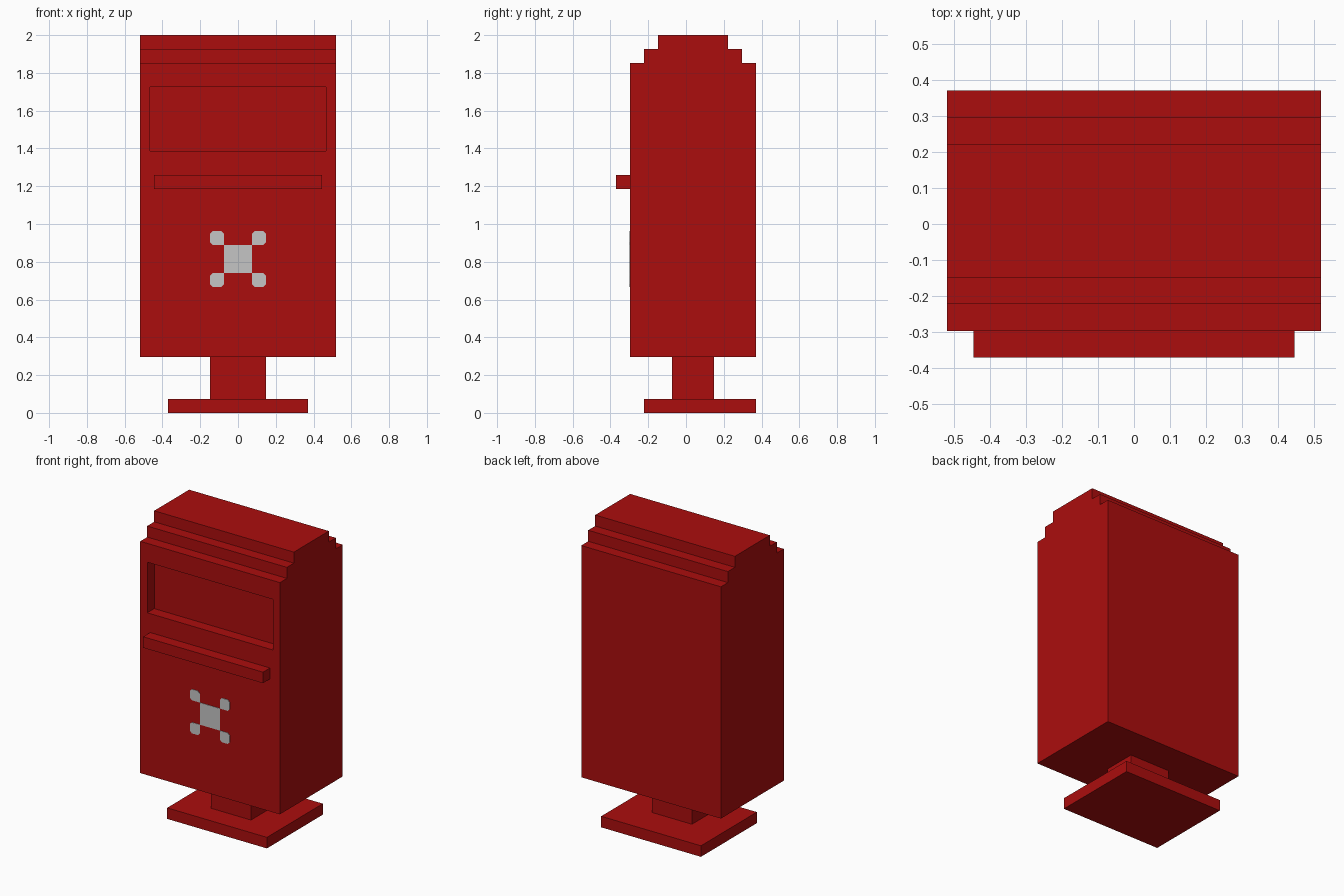
import bpy
import bmesh
from mathutils import Vector

if "Cube" in bpy.data.objects:
    bpy.data.objects.remove(bpy.data.objects["Cube"], do_unlink=True)

U = 2 / 27  # size of one block; all part sizes below are in blocks


def make_material(name, color):
    mat = bpy.data.materials.new(name)
    mat.use_nodes = True
    mat.diffuse_color = color
    mat.node_tree.nodes["Principled BSDF"].inputs["Base Color"].default_value = color
    return mat


red = make_material("postbox red", (0.41, 0.0042, 0.0042, 1))
silver = make_material("pale grey", (0.56, 0.56, 0.56, 1))


def finish(bm, name, mat):
    mesh = bpy.data.meshes.new(name)
    bm.to_mesh(mesh)
    bm.free()
    mesh.materials.append(mat)
    obj = bpy.data.objects.new(name, mesh)
    bpy.context.collection.objects.link(obj)
    return obj


def prism(points, offset):
    """Extrude a closed outline, given in blocks, along an offset."""
    bm = bmesh.new()
    face = bm.faces.new([bm.verts.new(Vector(p) * U) for p in points])
    new = bmesh.ops.extrude_face_region(bm, geom=[face], use_keep_orig=True)["geom"]
    verts = [g for g in new if isinstance(g, bmesh.types.BMVert)]
    bmesh.ops.translate(bm, verts=verts, vec=Vector(offset) * U)
    bmesh.ops.recalc_face_normals(bm, faces=bm.faces)
    return bm


def box(name, x, y, z, mat):
    outline = [(x[0], y[0], z[0]), (x[1], y[0], z[0]),
               (x[1], y[1], z[0]), (x[0], y[1], z[0])]
    return finish(prism(outline, (0, 0, z[1] - z[0])), name, mat)


# Body: stepped side profile (y, z) extruded across the width
profile = [(-4, 4), (5, 4), (5, 25), (4, 25), (4, 26), (3, 26), (3, 27),
           (-2, 27), (-2, 26), (-3, 26), (-3, 25), (-4, 25), (-4, 24), (-4, 18)]
body = prism([(-7, y, z) for y, z in profile], (14, 0, 0))

# Recessed panel: inset the upper front strip, then push it in
panel = min((f for f in body.faces if f.normal.y < -0.9),
            key=lambda f: abs(f.calc_center_median().z - 21 * U))
bmesh.ops.inset_individual(body, faces=[panel], thickness=U)
bmesh.ops.inset_individual(body, faces=[panel], thickness=0, depth=-U)
finish(body, "body", red)

# Ledge, post and foot
box("front_ledge", (-6, 6), (-5, -4), (16, 17), red)
box("post", (-2, 2), (-1, 2), (1, 4), red)
box("base_plate", (-5, 5), (-3, 5), (0, 1), red)

# Painted emblem: a square with a small clipped square at each corner
T = 0.04
box("emblem_centre", (-1, 1), (-4 - T, -4), (10, 12), silver)
c = 0.2
spot = [(1, 1), (2 - c, 1), (2, 1 + c), (2, 2 - c), (2 - c, 2),
        (1 + c, 2), (1, 2 - c)]
for sx, side in ((-1, "right"), (1, "left")):
    for sz, level in ((-1, "lower"), (1, "upper")):
        outline = [(sx * x, -4, 11 + sz * z) for x, z in spot]
        finish(prism(outline, (0, -T, 0)), f"emblem_{level}_{side}", silver)
